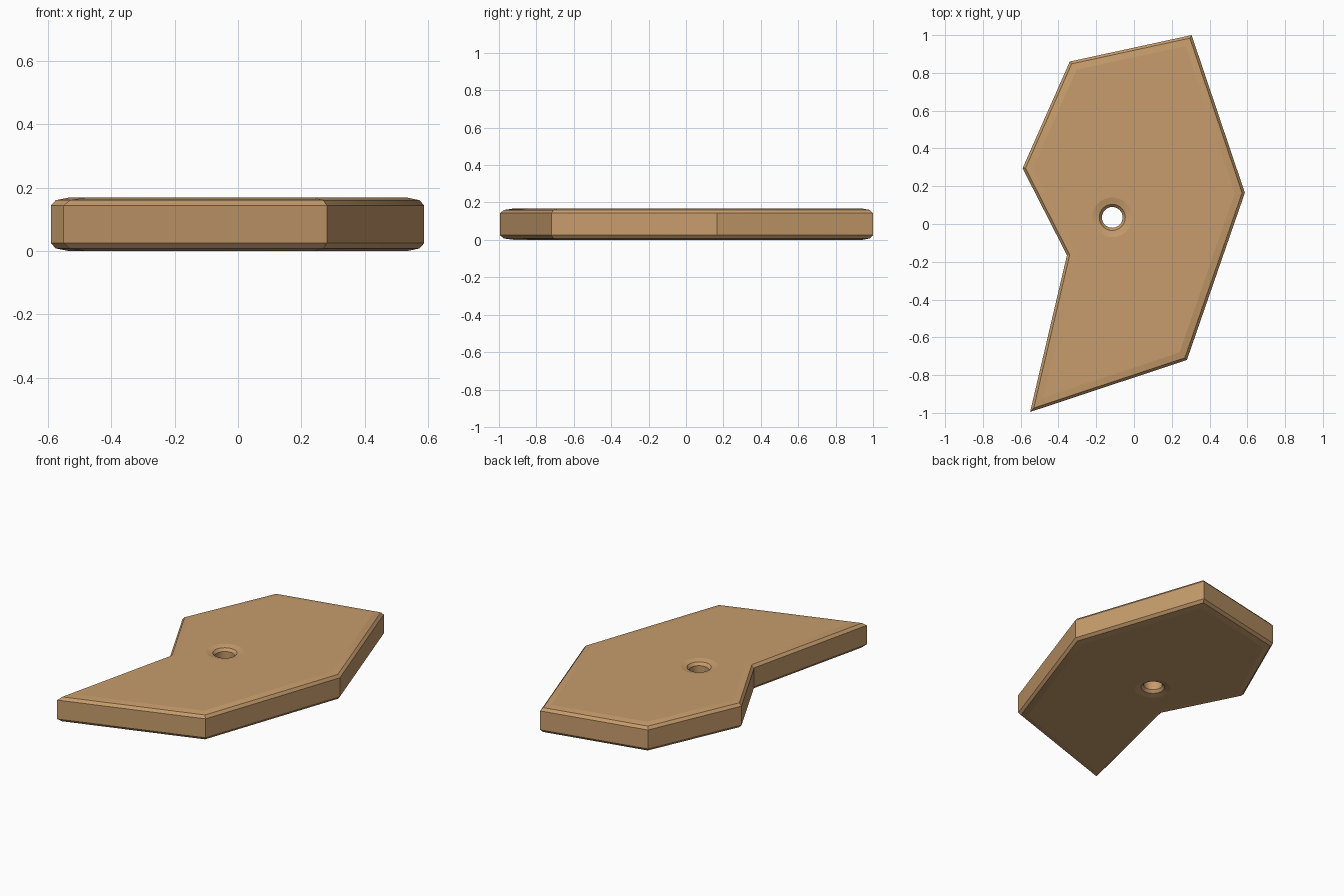
import bpy, bmesh, math
from mathutils import Vector

cube = bpy.data.objects.get("Cube")
if cube:
    bpy.data.objects.remove(cube, do_unlink=True)

OUTLINE = [(-0.55, -0.995), (0.28, -0.72), (0.587, 0.165), (0.305, 1.0),
           (-0.34, 0.86), (-0.59, 0.295), (-0.355, -0.165)]
HOLE_CENTRE = Vector((-0.115, 0.035))
HOLE_RADIUS = 0.055
HEIGHT = 0.168
# Edge rounding as (inset from wall, depth below the flat face)
ROUNDING = [(0.0, 0.025), (0.014, 0.008), (0.05, 0.0)]
PROFILE = [(i, d) for i, d in reversed(ROUNDING)] + [(i, HEIGHT - d) for i, d in ROUNDING]


def inset_outline(distance):
    """Mitred inward offset of the counter-clockwise outline."""
    pts = [Vector(p) for p in OUTLINE]
    result = []
    for i, p in enumerate(pts):
        a = (p - pts[i - 1]).normalized()
        b = (pts[(i + 1) % len(pts)] - p).normalized()
        na, nb = Vector((-a.y, a.x)), Vector((-b.y, b.x))
        result.append(p + (na + nb) * distance / (1 + na.dot(nb)))
    return result


def hole_ring(distance, sides=40):
    r = HOLE_RADIUS + distance
    angles = [2 * math.pi * k / sides for k in range(sides)]
    return [HOLE_CENTRE + Vector((math.cos(t), math.sin(t))) * r for t in angles]


def loft(bm, ring_func):
    """Skin the profile; return the edges of its first and last rings."""
    rings = [[bm.verts.new((p.x, p.y, z)) for p in ring_func(i)] for i, z in PROFILE]
    n = len(rings[0])
    for low, high in zip(rings, rings[1:]):
        for k in range(n):
            j = (k + 1) % n
            bm.faces.new((low[k], low[j], high[j], high[k])).smooth = True
    return [[bm.edges.get((r[k], r[(k + 1) % n])) for k in range(n)]
            for r in (rings[0], rings[-1])]


# Outer wall and hole wall, closed by flat faces
bm = bmesh.new()
outer = loft(bm, inset_outline)
inner = loft(bm, hole_ring)
for outer_edges, inner_edges in zip(outer, inner):
    bmesh.ops.triangle_fill(bm, edges=outer_edges + inner_edges, use_beauty=True)
bmesh.ops.recalc_face_normals(bm, faces=bm.faces)
mesh = bpy.data.meshes.new("plate")
bm.to_mesh(mesh)
bm.free()

plate = bpy.data.objects.new("plate", mesh)
bpy.context.collection.objects.link(plate)

# Tan finish
tan = bpy.data.materials.new("tan")
tan.use_nodes = True
colour = (0.57, 0.335, 0.15, 1)
tan.diffuse_color = colour
tan.node_tree.nodes["Principled BSDF"].inputs["Base Color"].default_value = colour
mesh.materials.append(tan)

# Smooth rounding, flat top and bottom
bpy.ops.object.select_all(action='DESELECT')
plate.select_set(True)
bpy.context.view_layer.objects.active = plate
bpy.ops.object.shade_smooth_by_angle(angle=math.radians(30))
for face in mesh.polygons:
    face.use_smooth = abs(face.normal.z) < 0.999
